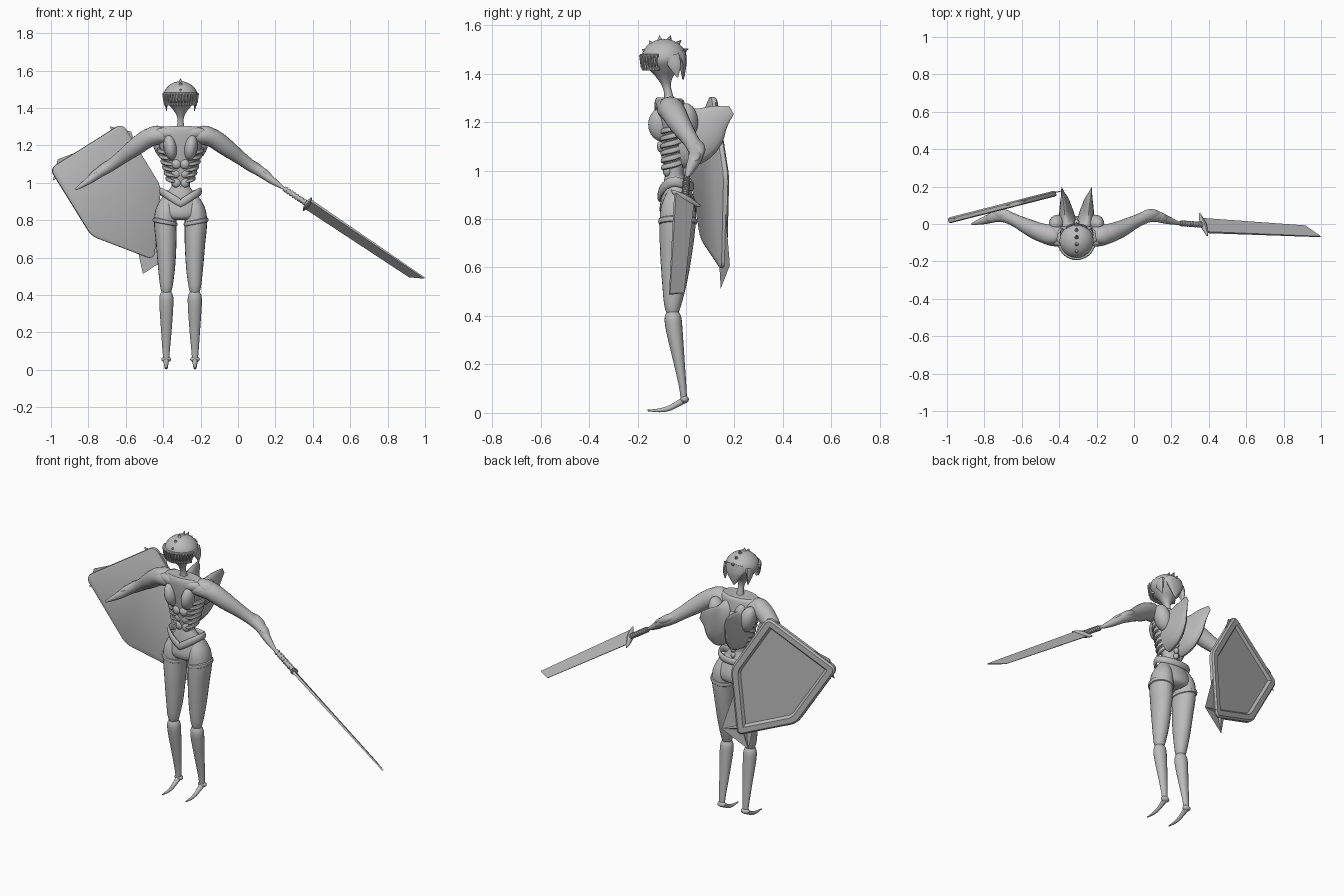
import bpy, bmesh, math
from mathutils import Vector, Matrix

if "Cube" in bpy.data.objects:
    bpy.data.objects.remove(bpy.data.objects["Cube"])

CX = -0.307  # body centre line
grey = bpy.data.materials.new("steel_grey")
grey.diffuse_color = (0.5, 0.5, 0.5, 1)
grey.use_nodes = True
grey.node_tree.nodes["Principled BSDF"].inputs["Base Color"].default_value = grey.diffuse_color


def finish(bm, name, angle=40):
    bmesh.ops.recalc_face_normals(bm, faces=bm.faces)
    me = bpy.data.meshes.new(name)
    bm.to_mesh(me)
    bm.free()
    me.polygons.foreach_set("use_smooth", [True] * len(me.polygons))
    me.set_sharp_from_angle(angle=math.radians(angle))
    me.materials.append(grey)
    ob = bpy.data.objects.new(name, me)
    bpy.context.collection.objects.link(ob)
    return ob


def spline(secs, k):
    """Catmull-Rom through the given sections."""
    out = []
    for i in range(len(secs) - 1):
        p = [Vector(secs[min(max(j, 0), len(secs) - 1)]) for j in (i - 1, i, i + 1, i + 2)]
        for n in range(k):
            t = n / k
            out.append(0.5 * (2 * p[1] + (p[2] - p[0]) * t + (2 * p[0] - 5 * p[1] + 4 * p[2] - p[3]) * t * t
                              + (3 * p[1] - p[0] - 3 * p[2] + p[3]) * t ** 3))
    return out + [Vector(secs[-1])]


def tube(name, secs, ref=(1, 0, 0), s=1, sides=20, k=4, closed=False, origin=CX):
    """Sections are x, y, z, radius along ref, radius across; s mirrors in x."""
    secs = [Vector(q) for q in secs] if closed else spline(secs, k)
    pts = [Vector((origin + s * q[0], q[1], q[2])) for q in secs]
    bm, rings, n = bmesh.new(), [], len(secs)
    for i, q in enumerate(secs):
        a, b = (i - 1) % n, (i + 1) % n
        if not closed:
            a, b = max(i - 1, 0), min(i + 1, n - 1)
        t = (pts[b] - pts[a]).normalized()
        u = Vector(ref)
        u = (u - t * u.dot(t)).normalized()
        v = t.cross(u)
        ra, rb = max(q[3], 0.001), max(q[4], 0.001)
        rings.append([bm.verts.new(pts[i] + u * ra * math.cos(w) + v * rb * math.sin(w))
                      for w in (2 * math.pi * j / sides for j in range(sides))])
    for i in range(n if closed else n - 1):
        r0, r1 = rings[i], rings[(i + 1) % n]
        for j in range(sides):
            m = (j + 1) % sides
            bm.faces.new((r0[j], r0[m], r1[m], r1[j]))
    if not closed:
        bm.faces.new(rings[0])
        bm.faces.new(rings[-1])
    return finish(bm, name)


def ball(name, c, r, axis=(0, 0, 1), s=1):
    """Ellipsoid whose third radius points along axis."""
    rot = Vector((s * axis[0], axis[1], axis[2])).to_track_quat('Z', 'Y').to_matrix().to_4x4()
    bm = bmesh.new()
    bmesh.ops.create_uvsphere(bm, u_segments=16, v_segments=10, radius=1)
    bm.transform(Matrix.Translation((CX + s * c[0], c[1], c[2])) @ rot @ Matrix.Diagonal((*r, 1)))
    return finish(bm, name)


def spike(name, a, b, r, s=1):
    return tube(name, [(*a, r, r), (*b, 0.001, 0.001)], ref=(0.93, 0.31, 0.2), s=s, sides=8, k=1)


# Head with tapering neck
tube("head", [(0, -.068, 1.27, .03, .028), (0, -.072, 1.31, .018, .018), (0, -.08, 1.35, .018, .018),
              (0, -.086, 1.385, .036, .034), (0, -.088, 1.42, .066, .066), (0, -.09, 1.455, .09, .09),
              (0, -.09, 1.49, .086, .088), (0, -.09, 1.52, .062, .065), (0, -.09, 1.538, .03, .032),
              (0, -.09, 1.542, .002, .002)], sides=24)
# Grinning mouth: two lips with rows of teeth between
for nm, z, r in (("upper_lip", 1.475, .094), ("lower_lip", 1.42, .08)):
    arc = [math.radians(-75 + 15 * i) for i in range(11)]
    tube(nm, [(r * math.sin(a), -.09 - r * math.cos(a), z, .007, .008) for a in arc], ref=(0, 0, 1), sides=8, k=2)
for i in range(15):
    a = math.radians(-70 + 10 * i)
    sx, cy = math.sin(a), -math.cos(a)
    spike("upper_tooth", (.096 * sx, -.09 + .096 * cy, 1.475), (.096 * sx, -.09 + .096 * cy, 1.425), .008)
    spike("lower_tooth", (.085 * sx, -.09 + .085 * cy, 1.415), (.096 * sx, -.09 + .096 * cy, 1.46), .008)
# Crest and helmet points
for i in range(6):
    a = math.radians(28 + 25 * i)
    d = (math.cos(a), math.sin(a))
    spike("crest_spike", (0, -.09 + .08 * d[0], 1.452 + .08 * d[1]),
          (0, -.085 + .108 * d[0], 1.452 + .108 * d[1]), .016)
for s in (-1, 1):
    tube("cheek_guard", [(.07, -.06, 1.47, .02, .035), (.078, -.045, 1.43, .01, .025),
                         (.074, -.035, 1.385, .002, .003)], s=s, sides=10)
tube("nape_guard", [(0, -.03, 1.49, .06, .03), (0, -.015, 1.45, .055, .018), (0, -.012, 1.41, .03, .01),
                    (0, -.012, 1.375, .003, .003)], sides=12)

# Torso
tube("torso", [(0, -.047, .95, .05, .042), (0, -.047, 1.0, .05, .04), (0, -.05, 1.06, .062, .05),
               (0, -.052, 1.12, .085, .058), (0, -.058, 1.19, .112, .064), (0, -.065, 1.25, .125, .064),
               (0, -.07, 1.285, .12, .06), (0, -.07, 1.3, .105, .05)], sides=28)
for s in (-1, 1):
    ball("chest_plate", (.055, -.1, 1.19), (.056, .036, .07), (.15, 0, 1), s)
    ball("collar_plate", (.07, -.1, 1.265), (.025, .03, .07), (1, .1, .1), s)
    for i in range(3):
        ball("belly_plate", (.022, -.088 + .006 * i - .012 * (i == 0), 1.1 - .05 * i), (.026, .02, .027), s=s)
    for i in range(6):
        w, z = .118 - .009 * i, 1.175 - .03 * i
        tube("rib", [(.03, -.108 + .004 * i, z - .02, .006, .006), (w * .75, -.095, z - .012, .011, .007),
                     (w, -.05, z, .013, .008), (w * .75, -.008, z + .015, .011, .007),
                     (.02, .006, z + .02, .007, .006)], ref=(0, 0, 1), s=s, sides=8)
    # Swept back blades on the shoulders
    tube("back_blade", [(.045, -.03, 1.14, .05, .13), (.052, .03, 1.15, .045, .125), (.06, .08, 1.175, .032, .1),
                        (.068, .13, 1.215, .018, .06), (.08, .187, 1.25, .002, .02)], s=s)
    ball("shoulder_blade", (.1, .0, 1.2), (.05, .045, .08), (.3, 0, 1), s)
for i in range(8):
    ball("vertebra", (0, -.008 + .002 * i, .96 + .035 * i), (.015, .018, .018))

# Pelvis and V shaped belt
tube("pelvis", [(0, -.047, .98, .048, .04), (0, -.045, .94, .075, .05), (0, -.038, .9, .1, .064),
                (0, -.033, .85, .118, .076), (0, -.033, .815, .1, .07), (0, -.033, .8, .05, .045)], sides=28)
belt = []
for i in range(48):
    a = 2 * math.pi * i / 48
    front = max(0, -math.sin(a))
    belt.append((.104 * math.cos(a), -.042 + .066 * math.sin(a),
                 .955 - .065 * (1 - abs(math.cos(a))) * (front > 0) - .02 * max(0, math.sin(a)), .02, .01))
tube("belt", belt, ref=(0, 0, 1), sides=10, closed=True)

for s in (-1, 1):
    # Legs
    tube("thigh", [(.06, -.035, .93, .03, .035), (.075, -.033, .86, .055, .068), (.082, -.034, .79, .06, .074),
                   (.077, -.04, .68, .055, .068), (.075, -.047, .55, .046, .053), (.076, -.055, .45, .034, .036),
                   (.076, -.055, .41, .024, .024)], s=s)
    ring = [(.083 + .058 * math.cos(a), -.034 + .072 * math.sin(a), .79 + .012 * math.cos(a), .013, .009)
            for a in (2 * math.pi * i / 28 for i in range(28))]
    tube("thigh_band", ring, ref=(0, 0, 1), s=s, sides=8, closed=True)
    tube("shin", [(.076, -.055, .425, .02, .02), (.076, -.054, .395, .036, .034), (.076, -.048, .34, .037, .034),
                  (.076, -.03, .22, .029, .024), (.077, -.015, .12, .021, .016),
                  (.077, -.009, .06, .016, .013)], s=s)
    ball("ankle", (.077, -.006, .056), (.026, .018, .016), s=s)
    tube("foot_claw", [(.077, -.004, .055, .016, .015), (.077, -.035, .037, .013, .012), (.077, -.07, .019, .01, .011),
                       (.077, -.11, .0105, .008, .008), (.077, -.158, .01, .003, .003)], s=s, sides=12)
    # Arms ending in pointed hands
    tube("arm", [(.06, -.065, 1.245, .045, .04), (.11, -.065, 1.252, .055, .046), (.17, -.052, 1.24, .052, .05),
                 (.24, -.025, 1.192, .045, .047), (.32, .015, 1.132, .034, .036), (.38, .04, 1.088, .033, .031),
                 (.43, .04, 1.058, .03, .028), (.49, .02, 1.012, .021, .02), (.56, .0, .965, .006, .006)],
         ref=(0, 1, 0), s=s)
    ball("shoulder_plate", (.15, -.058, 1.26), (.05, .04, .07), (.85, .25, -.35), s)
    ball("elbow_guard", (.395, .05, 1.09), (.03, .024, .06), (.85, .05, -.5), s)
    ball("wrist_cuff", (.45, .035, 1.06), (.026, .014, .045), (.8, -.2, -.55), s)


def at(a, b, t):
    return Vector(a).lerp(Vector(b), t)


# Sword grip with wrapping rings, then the cross guard
g0, g1 = (.245, .004, .97), (.375, -.005, .884)
tube("sword_grip", [(*g0, .012, .012), (*g1, .013, .013)], ref=(0, 1, 0), sides=12, k=1, origin=0)
for i in range(8):
    p, q = at(g0, g1, .06 + .11 * i), at(g0, g1, .12 + .11 * i)
    tube("grip_wrap", [(*p, .016, .016), (*q, .016, .016)], ref=(0, 1, 0), sides=12, k=1, origin=0)
tube("sword_guard", [(.392, -.062, .918, .004, .004), (.383, -.035, .902, .011, .014), (.371, -.005, .885, .015, .02),
                     (.36, .027, .868, .011, .014), (.35, .058, .853, .004, .004)],
     ref=(.84, 0, -.54), sides=10, origin=0)
# Slanted single edged blade
blade = [Vector(p) for p in ((.392, -.045, .904), (.998, -.068, .49), (.915, -.008, .495), (.355, .032, .864))]
nrm = (blade[1] - blade[0]).cross(blade[3] - blade[0]).normalized()
bm = bmesh.new()
lo = [bm.verts.new(p - nrm * t) for p, t in zip(blade, (.007, .004, .001, .002))]
hi = [bm.verts.new(p + nrm * t) for p, t in zip(blade, (.007, .004, .001, .002))]
bm.faces.new(lo)
bm.faces.new(hi)
for i in range(4):
    j = (i + 1) % 4
    bm.faces.new((lo[i], lo[j], hi[j], hi[i]))
finish(bm, "sword_blade", 20)

# Shield: rounded five sided plate with a raised rim on its outer face
bm = bmesh.new()
outline = ((-1.008, 1.075), (-.622, 1.318), (-.415, .98), (-.452, .588), (-.785, .715))
outer = bm.faces.new([bm.verts.new((x, .024 + .255 * (x + 1), z)) for x, z in outline])
bmesh.ops.bevel(bm, geom=bm.verts[:], offset=.035, segments=4, profile=.5, affect='VERTICES')
bm.faces.ensure_lookup_table()
outer = bm.faces[0]
outer.normal_update()
if outer.normal.y < 0:
    outer.normal_flip()
inner = bm.faces.new([bm.verts.new(v.co + Vector((.004, -.018, 0))) for v in reversed(outer.verts)])
ov, iv = list(outer.verts), list(reversed(inner.verts))
for i in range(len(ov)):
    j = (i + 1) % len(ov)
    bm.faces.new((ov[j], ov[i], iv[i], iv[j]))
bm.normal_update()
for face, steps in ((outer, ((.01, .008), (.03, 0), (.012, -.014))), (inner, ((.01, .005),))):
    for thick, depth in steps:
        bmesh.ops.inset_region(bm, faces=[face], thickness=thick, depth=depth, use_even_offset=True)
finish(bm, "shield", 30)
